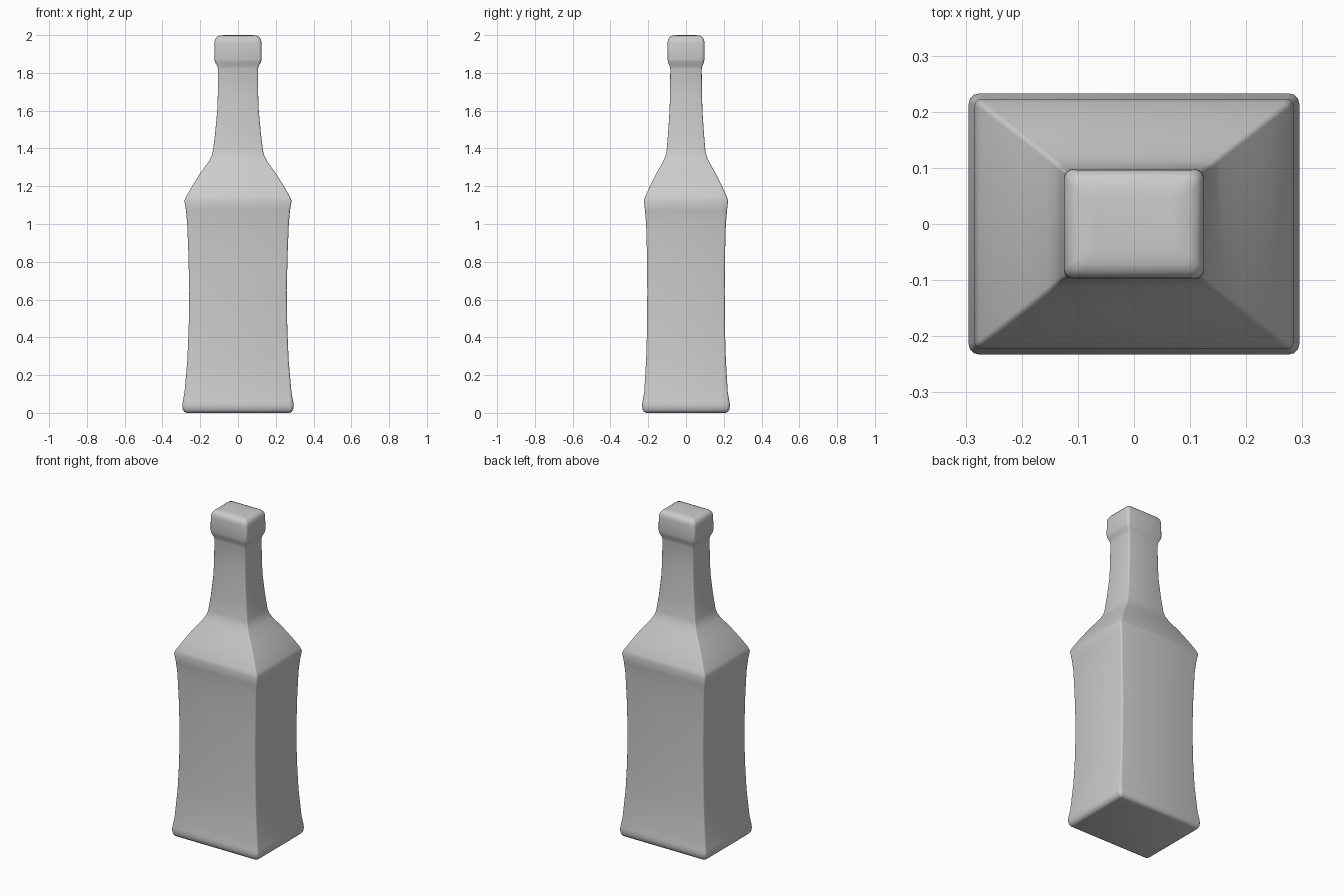
import bpy, bmesh, math

# Profile: height, half width (x), half depth (y), corner radius
PROFILE = [
    (0.000, 0.270, 0.210, 0.010), (0.005, 0.284, 0.222, 0.015),
    (0.018, 0.292, 0.230, 0.020), (0.040, 0.295, 0.233, 0.020),
    (0.060, 0.292, 0.230, 0.017), (0.110, 0.283, 0.221, 0.012),
    (0.280, 0.268, 0.211, 0.010), (0.450, 0.261, 0.206, 0.010),
    (0.650, 0.258, 0.205, 0.010), (0.850, 0.263, 0.207, 0.010),
    (1.000, 0.269, 0.211, 0.010), (1.070, 0.275, 0.217, 0.010),
    (1.122, 0.284, 0.223, 0.012), (1.145, 0.275, 0.216, 0.010),
    (1.200, 0.243, 0.191, 0.009), (1.270, 0.199, 0.156, 0.008),
    (1.330, 0.155, 0.122, 0.008), (1.360, 0.140, 0.109, 0.008),
    (1.385, 0.133, 0.103, 0.008), (1.480, 0.121, 0.095, 0.008),
    (1.600, 0.110, 0.087, 0.008), (1.680, 0.107, 0.085, 0.008),
    (1.820, 0.106, 0.083, 0.008), (1.837, 0.110, 0.087, 0.010),
    (1.858, 0.122, 0.095, 0.014), (1.872, 0.125, 0.098, 0.016),
    (1.960, 0.125, 0.098, 0.018), (1.978, 0.121, 0.095, 0.018),
    (1.991, 0.112, 0.086, 0.018), (1.997, 0.098, 0.072, 0.016),
    (2.000, 0.075, 0.050, 0.012),
]
STEPS = 3  # segments in each rounded corner


def ring(bm, z, hx, hy, r):
    verts = []
    for k, (sx, sy) in enumerate([(1, 1), (-1, 1), (-1, -1), (1, -1)]):
        for i in range(STEPS + 1):
            a = math.pi / 2 * (k + i / STEPS)
            verts.append(bm.verts.new((sx * (hx - r) + r * math.cos(a),
                                       sy * (hy - r) + r * math.sin(a), z)))
    return verts


# Bottle: stacked rounded rectangles bridged into one skin
bm = bmesh.new()
rings = [ring(bm, *p) for p in PROFILE]
n = len(rings[0])
for low, high in zip(rings, rings[1:]):
    for i in range(n):
        j = (i + 1) % n
        bm.faces.new((low[i], low[j], high[j], high[i]))
bm.faces.new(rings[0][::-1])
bm.faces.new(rings[-1])
bmesh.ops.recalc_face_normals(bm, faces=bm.faces)

mesh = bpy.data.meshes.new("bottle")
bm.to_mesh(mesh)
bm.free()
bottle = bpy.data.objects.new("bottle", mesh)
bpy.context.collection.objects.link(bottle)
bpy.context.view_layer.objects.active = bottle
bottle.select_set(True)
bpy.ops.object.shade_smooth_by_angle(angle=math.radians(40))
